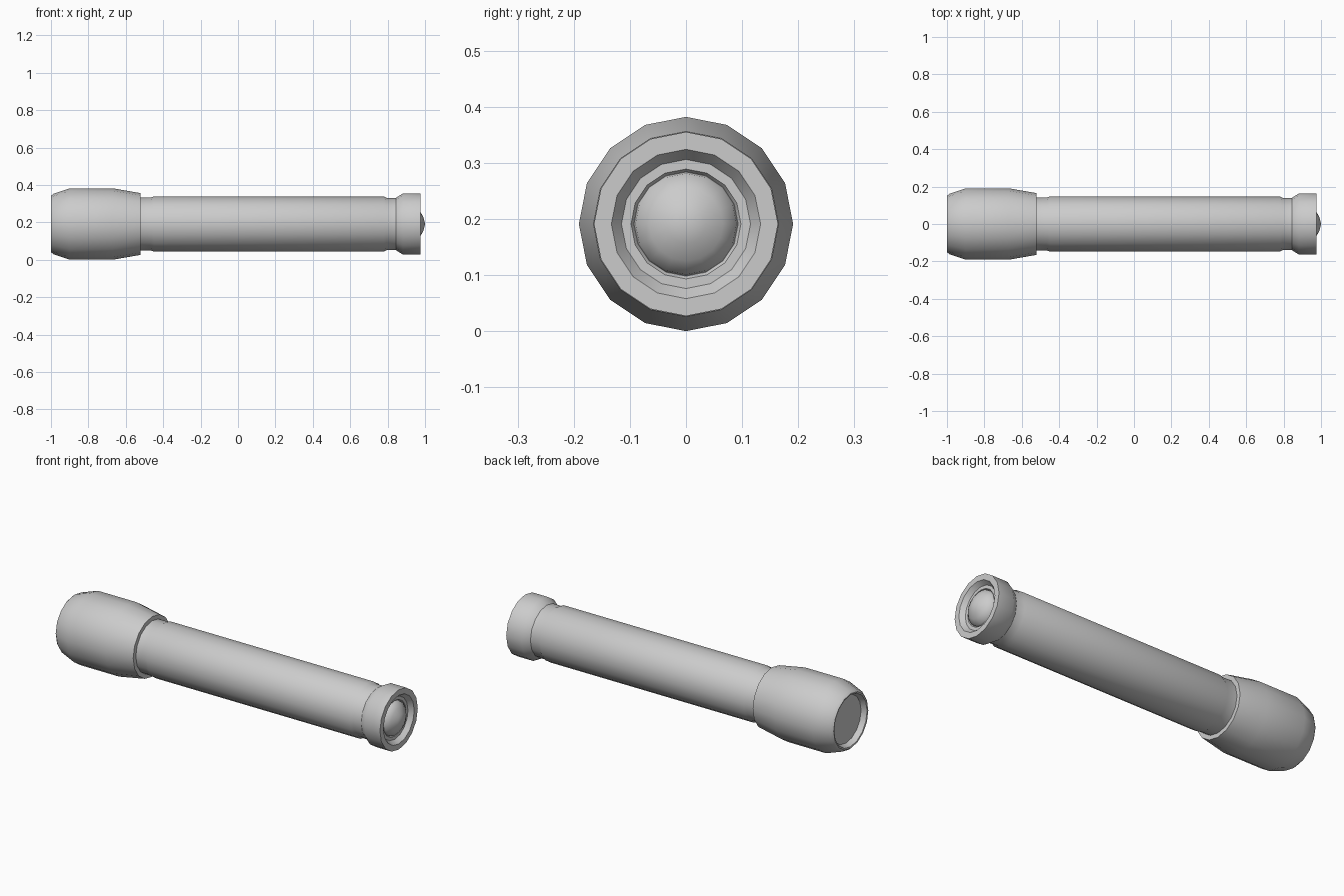
import bpy, bmesh, math

if "Cube" in bpy.data.objects:
    bpy.data.objects.remove(bpy.data.objects["Cube"])

SIDES = 16
AXIS_Z = 0.191


def lathe(name, profile, angle=35):
    """Revolve (x, radius) points around the long axis; radius 0 closes an end."""
    bm = bmesh.new()
    rings = []
    for x, r in profile:
        if r == 0:
            rings.append([bm.verts.new((x, 0, AXIS_Z))] * SIDES)
        else:
            rings.append([bm.verts.new((x, r * math.sin(a), AXIS_Z + r * math.cos(a)))
                          for a in (2 * math.pi * i / SIDES for i in range(SIDES))])
    for a, b in zip(rings, rings[1:]):
        for i in range(SIDES):
            j = (i + 1) % SIDES
            bm.faces.new(list(dict.fromkeys((a[i], a[j], b[j], b[i]))))
    bmesh.ops.recalc_face_normals(bm, faces=bm.faces)
    me = bpy.data.meshes.new(name)
    bm.to_mesh(me)
    bm.free()
    ob = bpy.data.objects.new(name, me)
    bpy.context.collection.objects.link(ob)
    bpy.ops.object.select_all(action='DESELECT')
    ob.select_set(True)
    bpy.context.view_layer.objects.active = ob
    bpy.ops.object.shade_smooth_by_angle(angle=math.radians(angle))
    return ob


# Lamp head with rim, recessed lens face and rear step
lathe("lamp_head", [(-0.97, 0), (-0.97, 0.13), (-0.998, 0.142), (-1.0, 0.15),
                    (-0.988, 0.161), (-0.9, 0.191), (-0.67, 0.191),
                    (-0.52, 0.165), (-0.52, 0.14), (-0.52, 0)])

# Barrel with slim collars at both ends
lathe("barrel", [(-0.53, 0), (-0.53, 0.142), (-0.465, 0.142), (-0.45, 0.147),
                 (0.78, 0.147), (0.795, 0.14), (0.86, 0.14), (0.86, 0)])

# Tail cap with recessed end
lathe("tail_cap", [(0.845, 0), (0.845, 0.14), (0.882, 0.164), (0.975, 0.164),
                   (0.975, 0.133), (0.95, 0.115), (0.95, 0.098),
                   (0.942, 0.093), (0.942, 0)])

# Domed push button
lathe("push_button", [(0.94, 0), (0.94, 0.093), (0.955, 0.09), (0.975, 0.066),
                      (0.992, 0.035), (1.0, 0)], 50)
